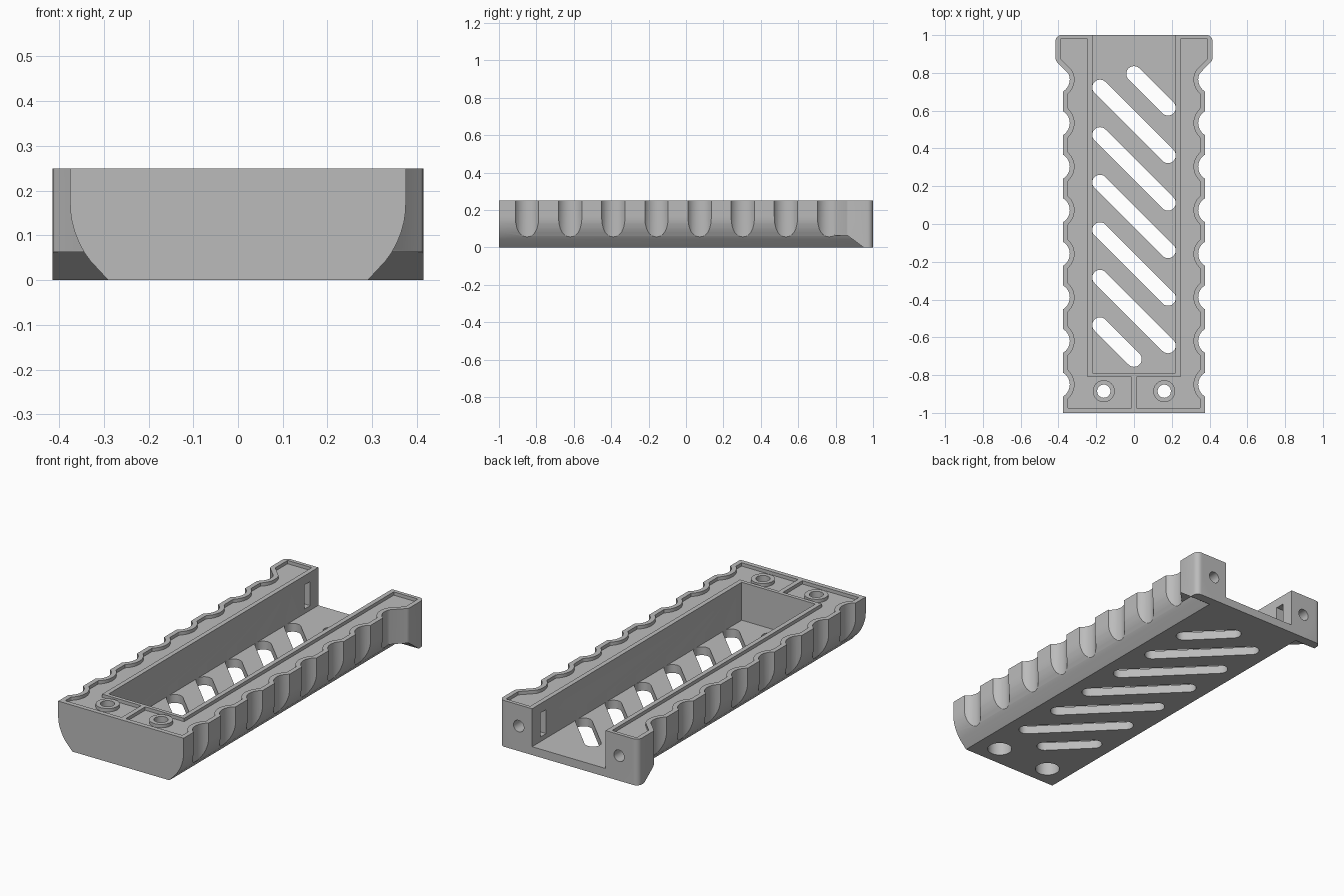
import bpy, bmesh, math
from mathutils import Matrix

cube = bpy.data.objects.get("Cube")
if cube:
    bpy.data.objects.remove(cube, do_unlink=True)

TOP, FLOOR, HALF = 0.25, 0.045, 0.375
NOTCH_X, NOTCH_R = 0.414, 0.074
NOTCHES = [0.765 - 0.2307 * i for i in range(8)]

grey = bpy.data.materials.new("matte grey")
grey.use_nodes = True
colour = (0.5, 0.5, 0.5, 1)
grey.diffuse_color = colour
grey.node_tree.nodes["Principled BSDF"].inputs["Base Color"].default_value = colour


def prism(name, points, low, high, axis="z"):
    """Extrude a flat outline along an axis: (x, y) for z, (x, z) for y, (y, z) for x."""
    place = {"z": lambda a, b, t: (a, b, t),
             "y": lambda a, b, t: (a, t, b),
             "x": lambda a, b, t: (t, a, b)}[axis]
    bm = bmesh.new()
    rings = [[bm.verts.new(place(a, b, t)) for a, b in points] for t in (low, high)]
    bm.faces.new(rings[0])
    bm.faces.new(rings[1])
    n = len(points)
    for i in range(n):
        j = (i + 1) % n
        bm.faces.new((rings[0][i], rings[0][j], rings[1][j], rings[1][i]))
    bmesh.ops.recalc_face_normals(bm, faces=bm.faces)
    mesh = bpy.data.meshes.new(name)
    bm.to_mesh(mesh)
    bm.free()
    mesh.materials.append(grey)
    obj = bpy.data.objects.new(name, mesh)
    bpy.context.collection.objects.link(obj)
    return obj


def box(name, x0, x1, y0, y1, z0, z1):
    return prism(name, [(x0, y0), (x1, y0), (x1, y1), (x0, y1)], z0, z1)


def arc(cx, cy, r, start, end, steps):
    angles = [math.radians(start + (end - start) * i / steps) for i in range(steps + 1)]
    return [(cx + r * math.cos(a), cy + r * math.sin(a)) for a in angles]


def rod(name, a, b, r, low, high, axis="z", sides=40):
    return prism(name, arc(a, b, r, 0, 360, sides)[:-1], low, high, axis)


def combine(target, tool, operation="DIFFERENCE"):
    """Apply a boolean and discard the tool."""
    tool.hide_render = True
    mod = target.modifiers.new(operation.title(), "BOOLEAN")
    mod.operation, mod.solver, mod.object = operation, "EXACT", tool
    bpy.context.view_layer.objects.active = target
    bpy.ops.object.modifier_apply(modifier=mod.name)
    bpy.data.objects.remove(tool, do_unlink=True)


def mirrored(points):
    return points + [(-a, b) for a, b in reversed(points)]


def side_x(y, inset):
    """Half width of the scalloped, flared plan, moved inward by inset."""
    x, r = HALF - inset, NOTCH_R + inset
    for c in NOTCHES:
        if abs(y - c) < r:
            x = min(x, NOTCH_X - math.sqrt(r * r - (y - c) ** 2))
    if y > 0.79:
        x = max(x, min(0.415 - inset, y - 0.45 - 1.41 * inset))
    return x


# Main body: rounded lower edges, run front to back
ease = [(0.29, 0), (0.33, 0.043), (0.343, 0.061), (0.355, 0.083),
        (0.364, 0.105), (0.371, 0.13), (0.374, 0.15), (HALF, 0.17), (HALF, TOP)]
body = prism("handguard_body", mirrored(ease), -1, 1, "y")

# Finger scallops along both sides
for s in (-1, 1):
    for c in NOTCHES:
        combine(body, rod("scallop", s * NOTCH_X, c, NOTCH_R, -0.1, 0.4))

# Flared rear flange with a sloped underside
plan = [(0.345, 0.795), (0.408, 0.858), (0.413, 0.865), (0.415, 0.875)]
plan += arc(0.385, 0.97, 0.03, 0, 90, 6)
flange = prism("flange", mirrored(plan), 0, TOP)
under = [(0.6, -0.1), (0.6, 0.063), (0.865, 0.063), (0.95, 0), (0.95, -0.1)]
combine(flange, prism("flange_underside", under, -1, 1, "x"))
combine(body, flange, "UNION")

# Channel, open at the back
combine(body, box("channel", -0.22, 0.22, -0.79, 1.1, FLOOR, 0.4))

# Shallow pockets in the top face, leaving thin rims
front, back, steps = -0.975, 0.98, 230
outer = []
for i in range(steps + 1):
    y = front + (back - front) * i / steps
    outer.append((side_x(y, 0.025), y))
pocket = [(0.0125, front)] + outer + [(0.245, back), (0.245, -0.81), (0.0125, -0.81)]
for s in (-1, 1):
    combine(body, prism("pocket", [(s * x, y) for x, y in pocket], TOP - 0.018, 0.4))

# Diagonal vent slots in the floor
for i in range(7):
    mid = 0.795 - 0.2517 * i
    x0 = 0 if i == 0 else -0.18
    x1 = 0 if i == 6 else 0.18
    shape = arc(x0, mid - x0, 0.041, 45, 225, 12) + arc(x1, mid - x1, 0.041, 225, 405, 12)
    combine(body, prism("vent_slot", shape, -0.1, FLOOR + 0.05))

for s in (-1, 1):
    # Front screw bosses, holes and counterbores
    combine(body, rod("boss", s * 0.16, -0.885, 0.058, TOP - 0.05, TOP), "UNION")
    combine(body, rod("screw_hole", s * 0.16, -0.885, 0.035, -0.1, 0.4))
    combine(body, rod("counterbore", s * 0.16, -0.885, 0.062, -0.1, 0.12))
    # Rear bolt holes and the nut slots that meet them
    combine(body, rod("bolt_hole", s * 0.3, 0.135, 0.031, 0.83, 1.1, "y"))
    x0, x1 = sorted((s * 0.2, s * 0.355))
    combine(body, box("nut_slot", x0, x1, 0.88, 0.93, 0.07, 0.2))

# Smooth curves, keep edges crisp
bpy.ops.object.select_all(action="DESELECT")
body.select_set(True)
bpy.context.view_layer.objects.active = body
bpy.ops.object.shade_smooth_by_angle(angle=math.radians(25))
